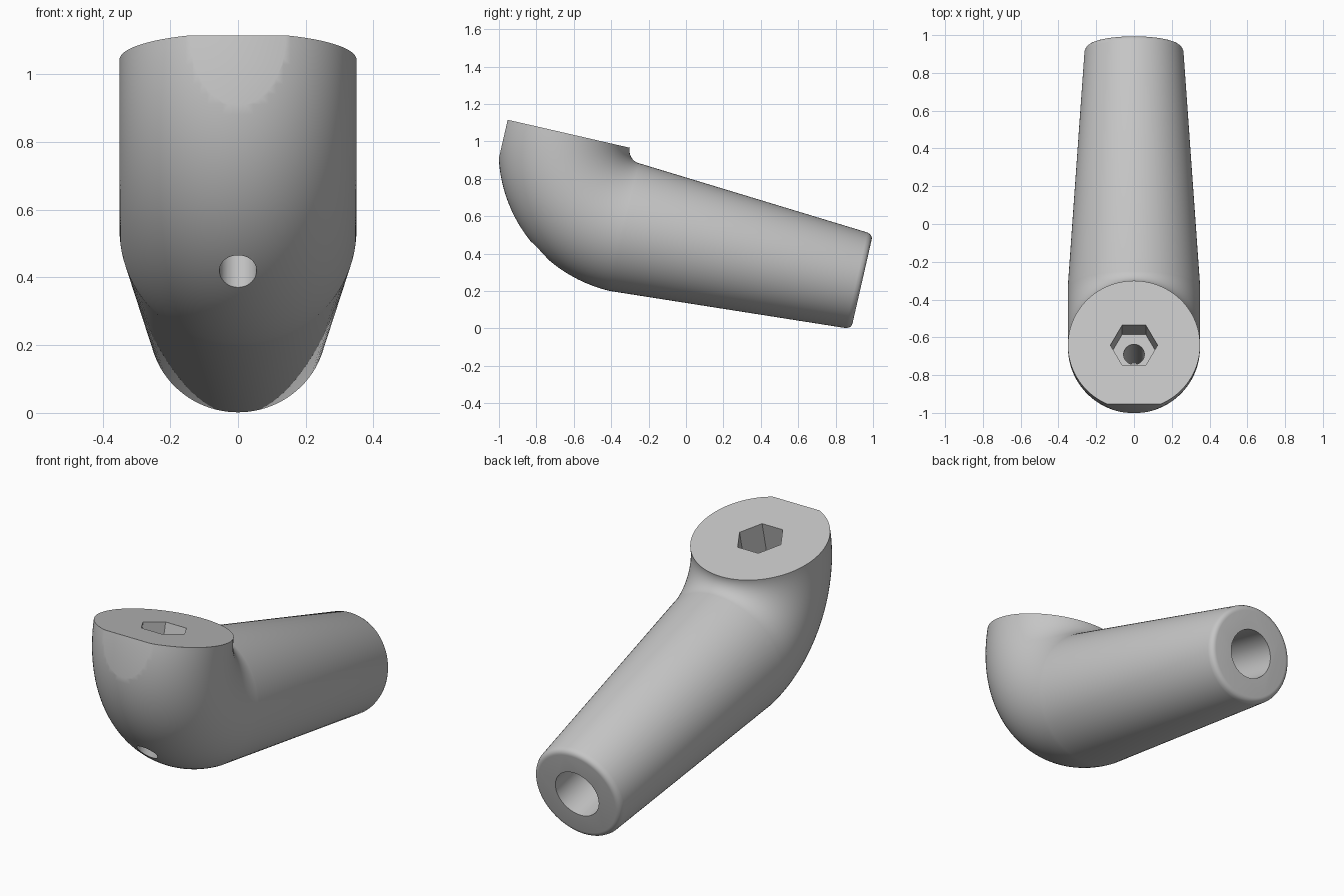
import bpy
import bmesh
from math import cos, sin, pi, radians
from mathutils import Matrix, Vector

old = bpy.data.objects.get("Cube")
if old:
    bpy.data.objects.remove(old, do_unlink=True)

R, BEND = 0.35, 0.42              # pipe radius, bend radius of its centre line
END_R, LENGTH, RIM = 0.26, 1.30, 0.03
SIDES, BEND_STEPS = 96, 40

# Local frame: origin at the bend centre, y along the arm, z out of the top face
FRAME = Matrix.Translation((0, -0.232, 0.95)) @ Matrix.Rotation(radians(-12.9), 4, "X")

grey = bpy.data.materials.new("light grey")
grey.use_nodes = True
grey.diffuse_color = (0.56, 0.56, 0.56, 1)
grey.node_tree.nodes["Principled BSDF"].inputs["Base Color"].default_value = grey.diffuse_color


def make_object(name, bm):
    bmesh.ops.recalc_face_normals(bm, faces=bm.faces)
    mesh = bpy.data.meshes.new(name)
    bm.to_mesh(mesh)
    bm.free()
    mesh.materials.append(grey)
    obj = bpy.data.objects.new(name, mesh)
    obj.matrix_world = FRAME
    bpy.context.collection.objects.link(obj)
    return obj


def prism(name, sides, radius, start, end):
    """Straight cutter from start to end; the first corner lies on the x axis."""
    start, end = Vector(start), Vector(end)
    axis = end - start
    turn = Matrix.Rotation(pi / 2, 4, "X") if abs(axis.y) > abs(axis.z) else Matrix()
    bm = bmesh.new()
    verts = [bm.verts.new((radius * cos(2 * pi * i / sides), radius * sin(2 * pi * i / sides), 0))
             for i in range(sides)]
    bottom = bm.faces.new(verts)
    bmesh.ops.transform(bm, matrix=Matrix.Translation(start) @ turn, verts=bm.verts)
    top = bmesh.ops.extrude_face_region(bm, geom=[bottom], use_keep_orig=True)
    bmesh.ops.translate(bm, vec=axis, verts=[g for g in top["geom"] if isinstance(g, bmesh.types.BMVert)])
    return make_object(name, bm)


# Stations along the centre line: (centre, outward direction, radius)
stations = []
for i in range(BEND_STEPS + 1):
    a = pi / 2 * i / BEND_STEPS
    out = Vector((0, -cos(a), -sin(a)))
    stations.append((out * BEND, out, R))
down = Vector((0, 0, -1))
stations.append((Vector((0, LENGTH - RIM, -BEND)), down, END_R + 0.002))
for i in range(1, 7):
    a = pi / 2 * i / 6
    stations.append((Vector((0, LENGTH - RIM + RIM * sin(a), -BEND)), down, END_R - RIM + RIM * cos(a)))

# Elbow and tapered arm in one sweep
bm = bmesh.new()
rings = []
for centre, out, radius in stations:
    rings.append([bm.verts.new(centre + radius * (out * cos(t) + Vector((1, 0, 0)) * sin(t)))
                  for t in (2 * pi * k / SIDES for k in range(SIDES))])
for a, b in zip(rings, rings[1:]):
    for k in range(SIDES):
        n = (k + 1) % SIDES
        bm.faces.new((a[k], a[n], b[n], b[k]))
bm.faces.new(rings[0])
bm.faces.new(rings[-1])
body = make_object("elbow_arm", bm)

# Front flat, hexagonal nut pocket, bolt hole and the bore in the arm end
bm = bmesh.new()
bmesh.ops.create_cube(bm, size=1, matrix=Matrix.Translation((0, -1.24, 0)))
cutters = [
    make_object("front_flat_cutter", bm),
    prism("nut_pocket_cutter", 6, 0.125, (0, -BEND, 0.1), (0, -BEND, -0.22)),
    prism("bolt_hole_cutter", 48, 0.055, (0, -BEND, -0.1), (0, -BEND, -1)),
    prism("arm_bore_cutter", 48, 0.13, (0, LENGTH + 0.1, -BEND), (0, LENGTH - 0.7, -BEND)),
]
bpy.context.view_layer.objects.active = body
for cutter in cutters:
    cutter.hide_render = True
    mod = body.modifiers.new(cutter.name, "BOOLEAN")
    mod.operation = "DIFFERENCE"
    mod.solver = "EXACT"
    mod.object = cutter
    bpy.ops.object.modifier_apply(modifier=mod.name)
    bpy.data.objects.remove(cutter, do_unlink=True)

bpy.ops.object.select_all(action="DESELECT")
body.select_set(True)
bpy.ops.object.shade_smooth_by_angle(angle=radians(30))
